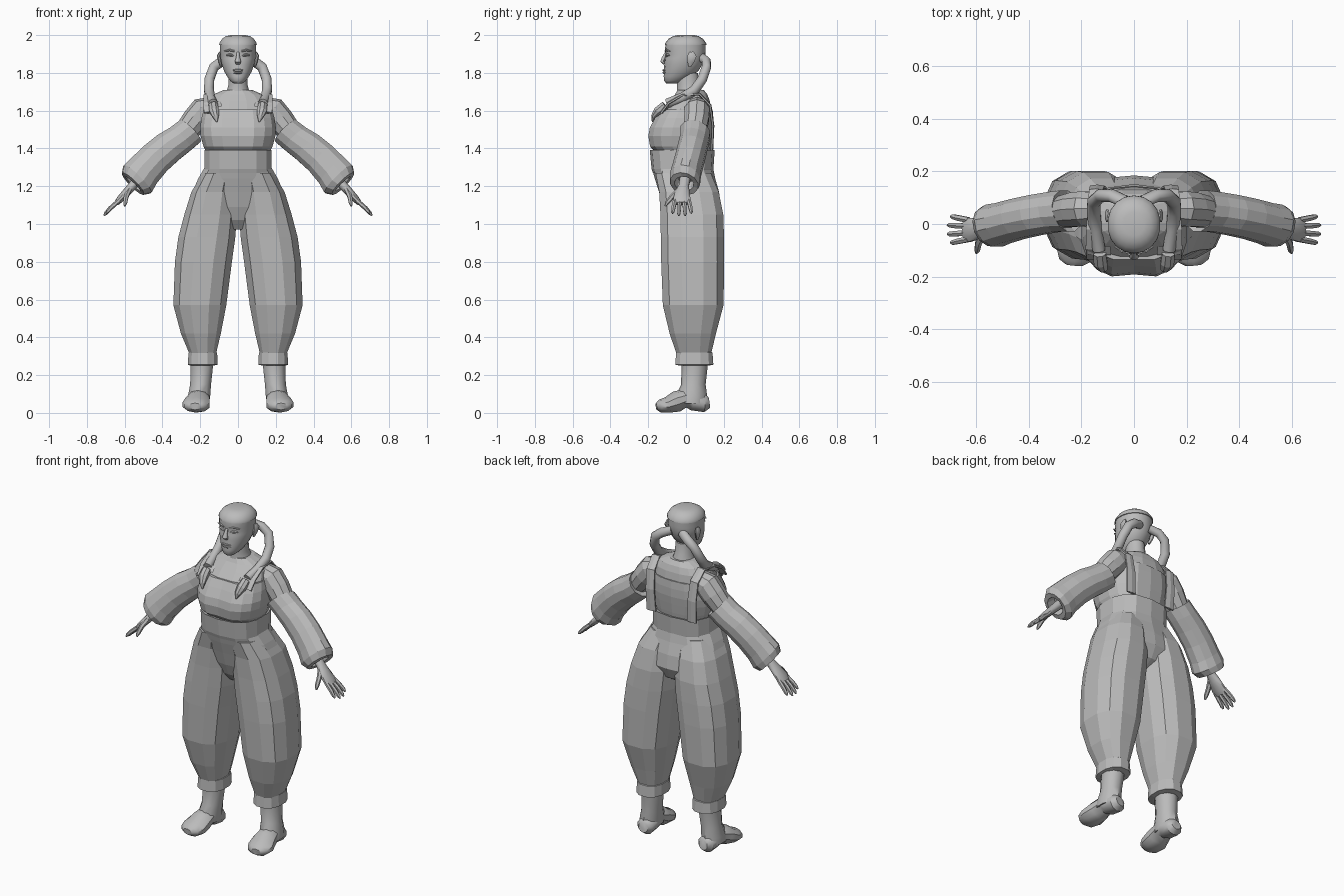
import bpy, bmesh, math
from mathutils import Vector as V

skin = bpy.data.materials.new("light_grey")
skin.diffuse_color = (0.5, 0.5, 0.5, 1)


def loft(name, rings, mirror=False, smooth=0):
    """Skin a list of equal-length point rings and cap both ends."""
    bm = bmesh.new()
    loops = [[bm.verts.new(p) for p in r] for r in rings]
    n = len(loops[0])
    for a, b in zip(loops, loops[1:]):
        for i in range(n):
            j = (i + 1) % n
            bm.faces.new((a[i], a[j], b[j], b[i]))
    bm.faces.new(loops[0][::-1])
    bm.faces.new(loops[-1])
    bmesh.ops.recalc_face_normals(bm, faces=bm.faces)
    me = bpy.data.meshes.new(name)
    bm.to_mesh(me)
    bm.free()
    me.materials.append(skin)
    ob = bpy.data.objects.new(name, me)
    bpy.context.collection.objects.link(ob)
    if mirror:
        ob.modifiers.new("mirror", 'MIRROR').use_mirror_merge = False
    if smooth:
        bpy.ops.object.select_all(action='DESELECT')
        ob.select_set(True)
        bpy.context.view_layer.objects.active = ob
        bpy.ops.object.shade_smooth_by_angle(angle=math.radians(smooth))
    return ob


def curve(v, p):
    return math.copysign(abs(v) ** p, v)


def level(z, x0, x1, y0, y1, n=12, p=0.85, dent=0):
    """Horizontal rounded ring inside a box; dent pushes the front middle in."""
    out = []
    for i in range(n):
        a = 2 * math.pi * (i + 0.5) / n
        c, s = curve(math.cos(a), p), curve(math.sin(a), p)
        y = (y0 + y1) / 2 + (y1 - y0) / 2 * s
        if s < -0.8 and abs(c) < 0.35:
            y += dent
        out.append(V(((x0 + x1) / 2 + (x1 - x0) / 2 * c, y, z)))
    return out


def body(name, rows, n=16, p=0.85, smooth=0, dents=None):
    """Centred part from rows of (z, half width, front, back)."""
    dents = dents or [0] * len(rows)
    return loft(name, [level(z, -w, w, f, b, n, p, d)
                       for (z, w, f, b), d in zip(rows, dents)], False, smooth)


def tube(name, rows, ref=(0, 1, 0), n=10, smooth=0, mirror=True):
    """Tube along rows of (x, y, z, radius along ref, other radius)."""
    pts = [V(r[:3]) for r in rows]
    rings = []
    t = None
    for i, r in enumerate(rows):
        d = pts[min(i + 1, len(pts) - 1)] - pts[max(i - 1, 0)]
        if t is None or d.dot(t) > 0:
            t = d.normalized()
        a = V(ref)
        a = (a - t * a.dot(t)).normalized()
        b = t.cross(a)
        rings.append([pts[i] + a * r[3] * math.cos(k) + b * r[4] * math.sin(k)
                      for k in (2 * math.pi * (j + 0.5) / n for j in range(n))])
    return loft(name, rings, mirror, smooth)


# head, cap and neck
body("head", [(1.745, .025, -.105, -.04), (1.758, .042, -.116, -.01), (1.78, .058, -.118, .03),
              (1.81, .075, -.117, .065), (1.845, .087, -.115, .088), (1.875, .093, -.113, .098),
              (1.895, .095, -.106, .102), (1.915, .096, -.113, .104), (1.95, .097, -.108, .104)],
     18, .95, 50)
body("cap", [(1.946, .094, -.1, .1), (1.947, .101, -.112, .109), (1.958, .1, -.11, .107),
             (1.98, .086, -.093, .09), (1.994, .066, -.07, .068), (2.0, .04, -.045, .045)], 18, .95, 30)
body("neck", [(1.64, .085, -.06, .1), (1.70, .062, -.05, .088), (1.74, .052, -.05, .072),
              (1.80, .05, -.05, .065)], 12, 1, 50)
tube("nose", [(0, -.106, 1.908, .008, .006), (0, -.119, 1.88, .011, .01),
              (0, -.124, 1.86, .018, .013), (0, -.114, 1.847, .012, .006)], (1, 0, 0), 8, 50, False)
for nm, z, h in (("upper_lip", 1.814, .006), ("lower_lip", 1.802, .007)):
    tube(nm, [(-.03, -.107, z, .004, h * .4), (-.012, -.117, z, .008, h),
              (.012, -.117, z, .008, h), (.03, -.107, z, .004, h * .4)], (0, 1, 0), 6, 50, False)
tube("eye", [(.022, -.102, 1.89, .008, .002), (.034, -.1, 1.894, .01, .008),
             (.048, -.096, 1.895, .009, .007), (.062, -.088, 1.893, .006, .002)], (0, 1, 0), 8, 50)
tube("brow", [(.018, -.108, 1.915, .006, .005), (.045, -.104, 1.921, .006, .006),
              (.072, -.086, 1.915, .004, .003)], (0, 1, 0), 6, 50)
tube("ear", [(.09, .02, 1.835, .006, .008), (.097, .025, 1.86, .009, .02),
             (.102, .032, 1.89, .01, .026), (.095, .03, 1.91, .006, .012)], (1, 0, 0), 8, 50)

# braids that loop behind the head and fall over the shoulders
tube("braid", [(.035, .085, 1.88, .026, .024), (.085, .108, 1.862, .027, .024), (.128, .108, 1.83, .027, .025),
               (.152, .085, 1.765, .027, .026), (.154, .045, 1.708, .027, .027),
               (.146, -.02, 1.668, .026, .027), (.133, -.1, 1.638, .025, .025)], (1, 0, 0), 10, 50)
tube("braid_ring", [(.135, -.084, 1.65, .025, .025), (.135, -.084, 1.65, .046, .046),
                    (.131, -.118, 1.622, .046, .046), (.131, -.118, 1.622, .025, .025)], (1, 0, 0), 12)
tube("braid_tip", [(.131, -.11, 1.628, .026, .026), (.127, -.15, 1.598, .028, .024),
                   (.118, -.172, 1.57, .018, .014), (.112, -.178, 1.54, .003, .003)], (1, 0, 0), 8)

# upper body, fitted top and straps
body("shoulders", [(1.40, .16, -.11, .125), (1.56, .175, -.14, .138), (1.61, .178, -.125, .135),
                   (1.65, .168, -.09, .128), (1.685, .135, -.06, .115), (1.71, .075, -.045, .095)], 16, .8)
body("top", [(1.38, .17, -.165, .128), (1.41, .185, -.198, .133), (1.465, .2, -.208, .14),
             (1.51, .203, -.2, .145), (1.56, .196, -.172, .145), (1.605, .183, -.142, .141),
             (1.605, .165, -.125, .12)], 18, .8, 0, [0, .012, .016, .016, .014, .008, .005])
tube("strap", [(.15, -.13, 1.59, .035, .008), (.158, -.092, 1.64, .03, .008), (.158, -.02, 1.682, .028, .008),
               (.152, .07, 1.688, .028, .008), (.145, .127, 1.63, .03, .008),
               (.14, .142, 1.52, .032, .008), (.135, .136, 1.39, .035, .008)], (1, 0, 0), 6)

# trousers: waistband, hips and wide legs
body("waistband", [(1.385, .165, -.165, .13), (1.392, .182, -.192, .152), (1.29, .182, -.182, .145),
                   (1.27, .185, -.175, .14)], 14, .75)
body("hips", [(1.30, .18, -.182, .143), (1.24, .215, -.165, .155), (1.17, .246, -.143, .175),
              (1.09, .255, -.12, .185), (1.02, .20, -.09, .15), (.97, .08, -.05, .07)], 14, .8)
leg_rows = [(1.27, .0, .19, -.165, .135), (1.17, .0, .25, -.146, .178), (1.05, .002, .288, -.14, .202),
            (.93, .01, .32, -.138, .206), (.80, .028, .338, -.136, .207), (.57, .058, .346, -.127, .203),
            (.42, .088, .305, -.09, .162), (.31, .115, .258, -.052, .135)]
loft("trouser_leg", [level(*r, 12, .8) for r in leg_rows], True)
loft("trouser_cuff", [level(*r, 12, .85) for r in (
    (.325, .12, .255, -.045, .135), (.32, .108, .264, -.055, .143), (.255, .106, .268, -.06, .148),
    (.25, .13, .25, -.035, .12))], True)

# boots
loft("boot_shaft", [level(*r, 10, 1) for r in (
    (.30, .128, .256, -.022, .116), (.24, .13, .254, -.024, .114), (.15, .14, .256, -.026, .104),
    (.09, .144, .268, -.055, .112), (.05, .15, .268, -.06, .11))], True, 40)
tube("boot_foot", [(.2, .122, .055, .03, .03), (.202, .1, .052, .052, .048), (.204, .04, .062, .056, .05),
                   (.208, 0, .078, .058, .05), (.214, -.05, .06, .068, .056), (.222, -.1, .042, .076, .042),
                   (.226, -.138, .036, .062, .034), (.228, -.157, .034, .032, .018)], (1, 0, 0), 10, 40)

# bare upper arms and flared sleeves, open at the wrist
tube("upper_arm", [(.135, .06, 1.615, .06, .06), (.185, .058, 1.598, .07, .075),
                   (.225, .055, 1.55, .068, .072), (.30, .04, 1.455, .06, .06)], n=10)
tube("sleeve", [(.262, .047, 1.483, .06, .06), (.253, .05, 1.492, .083, .082), (.305, .046, 1.45, .08, .084),
                (.37, .035, 1.405, .08, .09), (.44, .02, 1.345, .08, .093), (.50, .003, 1.28, .081, .098),
                (.532, -.006, 1.238, .085, .106), (.556, -.01, 1.213, .078, .082),
                (.556, -.01, 1.213, .052, .054), (.52, -.003, 1.25, .045, .045)], n=12)

# hands
tube("palm", [(.50, .0, 1.265, .03, .028), (.56, -.012, 1.2, .028, .024), (.59, -.018, 1.168, .04, .022),
              (.625, -.022, 1.13, .048, .019), (.645, -.022, 1.108, .042, .013)], n=10, smooth=50)
for i, (y, l) in enumerate(((.015, .85), (-.009, 1), (-.034, 1), (-.058, .85))):
    dy = (y + .022) * .35
    tube("finger_%d" % (i + 1),
         [(.63, y, 1.124, .012, .012), (.63 + .045 * l, y + dy * .6, 1.124 - .04 * l, .012, .012),
          (.63 + .07 * l, y + dy, 1.124 - .068 * l, .01, .01),
          (.63 + .08 * l, y + dy, 1.124 - .08 * l, .004, .004)], n=6, smooth=50)
tube("thumb", [(.575, -.035, 1.18, .014, .016), (.592, -.072, 1.145, .014, .014),
               (.597, -.098, 1.115, .012, .012), (.6, -.11, 1.095, .005, .005)], (1, 0, 0), 6, 50)
